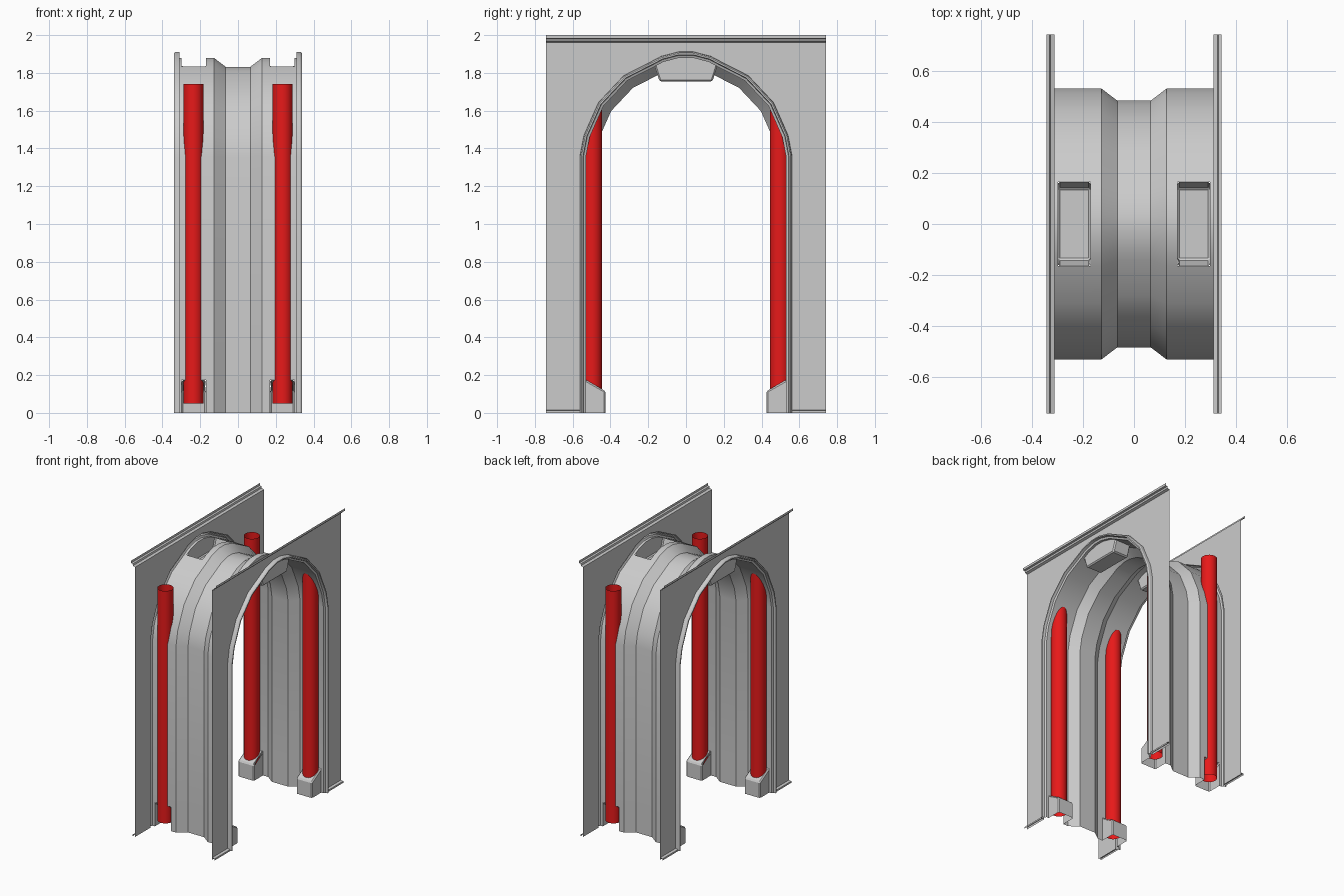
import bpy, bmesh, math
from mathutils import Vector

if "Cube" in bpy.data.objects:
    bpy.data.objects.remove(bpy.data.objects["Cube"])

# Arch outline in (y, z), right half from the floor to the crown
HALF = [(0.53, 0), (0.53, 0.175), (0.53, 1.355), (0.51, 1.46), (0.437, 1.625),
        (0.31, 1.76), (0.165, 1.834), (0.12, 1.858), (0.035, 1.88)]
ARCH = [(-y, z) for y, z in HALF] + HALF[::-1]
PX0, PX1 = 0.17, 0.298      # pocket side positions
PANEL_X = 0.31


def offset_arch(d):
    """Arch outline pushed outwards by d with mitred corners."""
    pts = [Vector(p) for p in ARCH]
    segs = [(b - a).normalized() for a, b in zip(pts, pts[1:])]
    norms = [Vector((-s.y, s.x)) for s in segs]
    out = []
    for i, p in enumerate(pts):
        n0, n1 = norms[max(i - 1, 0)], norms[min(i, len(norms) - 1)]
        m = (n0 + n1).normalized()
        out.append(p + m * (d / m.dot(n0)))
    return out


def finish(name, bm, smooth=None, mat=None):
    bmesh.ops.recalc_face_normals(bm, faces=bm.faces)
    me = bpy.data.meshes.new(name)
    bm.to_mesh(me)
    bm.free()
    ob = bpy.data.objects.new(name, me)
    bpy.context.collection.objects.link(ob)
    if mat:
        me.materials.append(mat)
    if smooth:
        bpy.ops.object.select_all(action='DESELECT')
        ob.select_set(True)
        bpy.context.view_layer.objects.active = ob
        bpy.ops.object.shade_smooth_by_angle(angle=math.radians(smooth))
    return ob


def sweep_arch(bm, stations, hole=lambda x, i: False):
    """Skin arches placed at each (x, offset) station."""
    rows = [[bm.verts.new((x, p.x, p.y)) for p in offset_arch(d)] for x, d in stations]
    for k in range(len(rows) - 1):
        xm = (stations[k][0] + stations[k + 1][0]) / 2
        for i in range(len(ARCH) - 1):
            if not hole(xm, i):
                bm.faces.new((rows[k][i], rows[k][i + 1], rows[k + 1][i + 1], rows[k + 1][i]))


def strip(bm, profile, y0, y1):
    """Sheet with an (x, z) profile running along y."""
    a = [bm.verts.new((x, y0, z)) for x, z in profile]
    b = [bm.verts.new((x, y1, z)) for x, z in profile]
    for i in range(len(profile) - 1):
        bm.faces.new((a[i], a[i + 1], b[i + 1], b[i]))


def pocket(name, skin, mouth, side):
    """Open pocket: skinned (y, z) line with end caps closed along the mouth."""
    bm = bmesh.new()
    a, b = [[bm.verts.new((side * x, y, z)) for y, z in skin + mouth] for x in (PX0, PX1)]
    for i in range(len(skin) - 1):
        bm.faces.new((a[i], a[i + 1], b[i + 1], b[i]))
    bm.faces.new(a)
    bm.faces.new(b)
    edges = [e for e in bm.edges if len(e.link_faces) == 2]
    bmesh.ops.bevel(bm, geom=edges, offset=0.008, segments=1, affect='EDGES')
    finish(name, bm)


# Tunnel shell with a recessed middle band and holes for the pockets
last = len(ARCH) - 1
n = len(HALF)


def is_hole(x, i):
    return PX0 < abs(x) < PX1 and (i == 0 or i == last - 1 or n - 3 <= i <= n + 1)


right = [(0.065, -0.048), (0.128, 0), (PX0, 0), (PX1, 0), (0.305, 0)]
bm = bmesh.new()
sweep_arch(bm, [(-x, d) for x, d in right[::-1]] + right, is_hole)
finish("tunnel_shell", bm, 30)

red = bpy.data.materials.new("red")
red.diffuse_color = (0.8, 0.01, 0.01, 1)
red.use_nodes = True
red.node_tree.nodes["Principled BSDF"].inputs["Base Color"].default_value = red.diffuse_color

for s, tag in ((-1, "left"), (1, "right")):
    # Side wall sheet with an arched opening
    bm = bmesh.new()
    x = s * PANEL_X
    outline = [(p.x, p.y) for p in offset_arch(0.032)]
    outline += [(0.74, 0), (0.74, 1.962), (-0.74, 1.962), (-0.74, 0)]
    bm.faces.new([bm.verts.new((x, y, z)) for y, z in outline])
    # Outward lips along the top and the bottom
    top = [(0.31, 1.962), (0.327, 1.968), (0.33, 1.98), (0.343, 1.983), (0.343, 2.0)]
    strip(bm, [(s * px, pz) for px, pz in top], -0.74, 0.74)
    for y0, y1 in ((-0.74, -0.562), (0.562, 0.74)):
        strip(bm, [(x, 0.015), (s * 0.33, 0.012), (s * 0.33, 0)], y0, y1)
    finish("side_wall_" + tag, bm)

    # Raised rim around the opening
    bm = bmesh.new()
    rim = [(0.31, 0.032), (0.332, 0.03), (0.34, 0.024), (0.34, 0.016),
           (0.322, 0.013), (0.316, 0.0), (0.305, 0.0)]
    sweep_arch(bm, [(s * px, d) for px, d in rim])
    finish("arch_rim_" + tag, bm, 30)

    # Ceiling pocket hanging below the crown
    crown = [p for p in ARCH if p[1] > 1.84]
    pocket("ceiling_pocket_" + tag,
           [(0.165, 1.834), (0.14, 1.755), (-0.14, 1.755), (-0.165, 1.834)], crown, s)

    for t, end in ((-1, "front"), (1, "back")):
        # Foot pocket, open underneath and towards the outside
        pocket(f"foot_pocket_{end}_{tag}",
               [(t * 0.425, 0), (t * 0.425, 0.115), (t * 0.53, 0.175)], [(t * 0.53, 0)], s)
        # Open red tube passing through the shell
        bm = bmesh.new()
        bmesh.ops.create_cone(bm, cap_ends=False, segments=20, radius1=0.053,
                              radius2=0.053, depth=1.69)
        bmesh.ops.translate(bm, verts=bm.verts, vec=(s * 0.236, t * 0.497, 0.895))
        finish(f"red_tube_{end}_{tag}", bm, 40, red)
